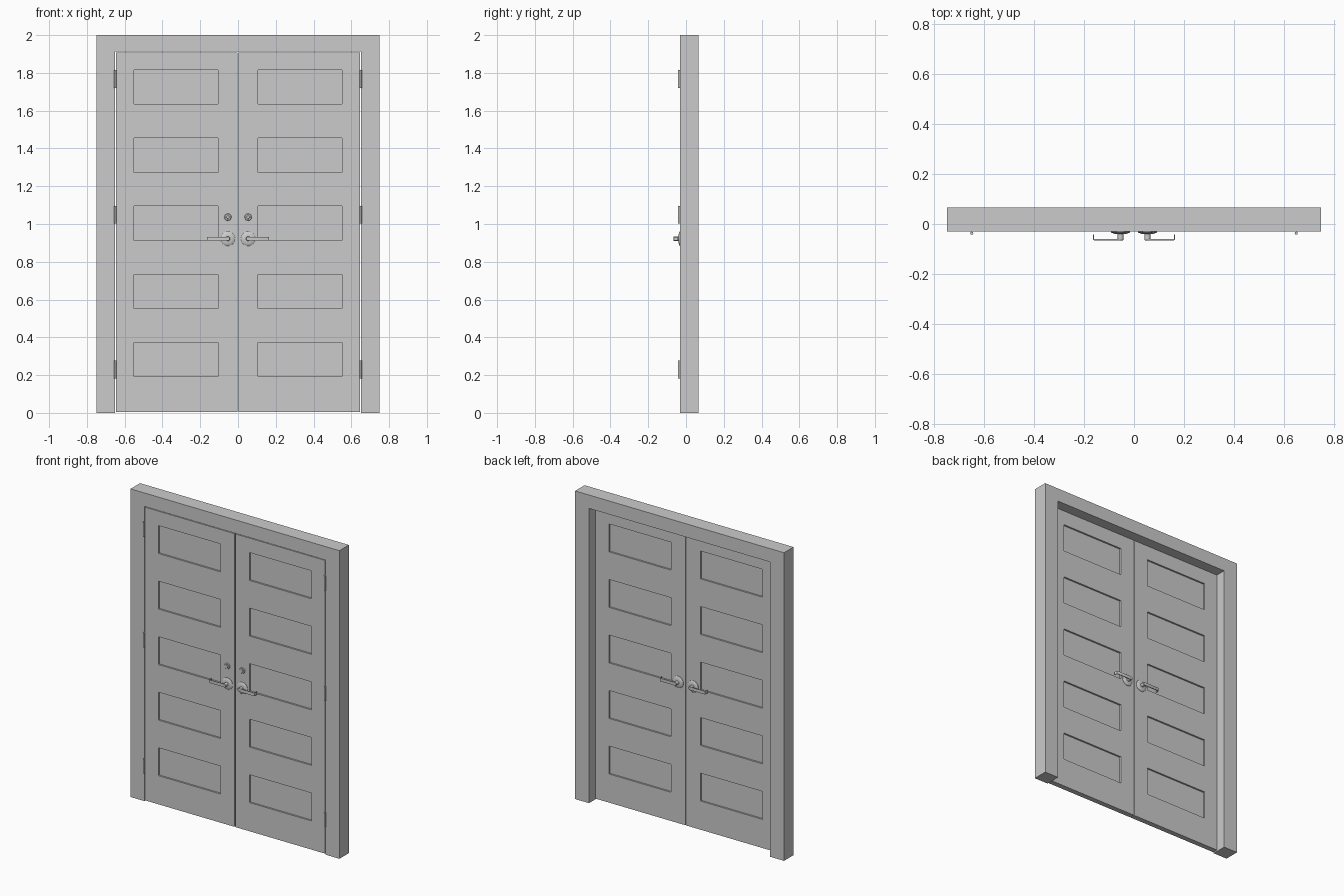
import bpy, bmesh, math
from mathutils import Matrix, Vector

if "Cube" in bpy.data.objects:
    bpy.data.objects.remove(bpy.data.objects["Cube"])

grey = bpy.data.materials.new("plain_grey")
grey.diffuse_color = (0.6, 0.6, 0.6, 1)
grey.use_nodes = True
grey.node_tree.nodes["Principled BSDF"].inputs["Base Color"].default_value = grey.diffuse_color

FRONT, BACK = -0.031, 0.066      # frame faces
DOOR_BACK = 0.003                # rear face of the leaves
RECESS = 0.011                   # panel depth on each face


def finish(name, bm, smooth=False):
    bmesh.ops.recalc_face_normals(bm, faces=bm.faces[:])
    me = bpy.data.meshes.new(name)
    bm.to_mesh(me)
    bm.free()
    me.materials.append(grey)
    ob = bpy.data.objects.new(name, me)
    bpy.context.collection.objects.link(ob)
    if smooth:
        bpy.ops.object.select_all(action='DESELECT')
        ob.select_set(True)
        bpy.context.view_layer.objects.active = ob
        bpy.ops.object.shade_smooth_by_angle(angle=math.radians(35))
    return ob


def extrude_outline(bm, points, vec):
    """Prism from a closed outline."""
    face = bm.faces.new([bm.verts.new(p) for p in points])
    new = bmesh.ops.extrude_face_region(bm, geom=[face])["geom"]
    bmesh.ops.translate(bm, vec=vec, verts=[v for v in new if isinstance(v, bmesh.types.BMVert)])


def lathe(bm, profile, x, y, z, out, segs=24):
    """Turn (radius, height) pairs about an axis along y."""
    prev = None
    for r, h in profile:
        ring = [bm.verts.new((x + r * math.cos(2 * math.pi * i / segs), y + out * h,
                              z + r * math.sin(2 * math.pi * i / segs))) for i in range(segs)]
        if prev:
            for i in range(segs):
                j = (i + 1) % segs
                bm.faces.new((prev[i], prev[j], ring[j], ring[i]))
        else:
            bm.faces.new(ring)
        prev = ring
    bm.faces.new(prev)


# Frame: two jambs and a head in one piece
bm = bmesh.new()
outline = [(-0.75, 0), (-0.65, 0), (-0.65, 1.913), (0.65, 1.913),
           (0.65, 0), (0.75, 0), (0.75, 2), (-0.75, 2)]
extrude_outline(bm, [(x, FRONT, z) for x, z in outline], Vector((0, BACK - FRONT, 0)))
finish("door_frame", bm)


# Door leaf with five sunk panels on both faces
def door_leaf(name, side):
    bm = bmesh.new()
    xs = [0.003, 0.105, 0.55, 0.647]
    zs = [0.006]
    for i in range(5):
        zs += [0.192 + 0.3605 * i, 0.373 + 0.3605 * i]
    zs.append(1.909)
    grids, panels = [], []
    for y, inward in ((FRONT, RECESS), (DOOR_BACK, -RECESS)):
        g = [[bm.verts.new((side * x, y, z)) for z in zs] for x in xs]
        for i in range(len(xs) - 1):
            for j in range(len(zs) - 1):
                f = bm.faces.new((g[i][j], g[i + 1][j], g[i + 1][j + 1], g[i][j + 1]))
                if i == 1 and j % 2 == 1:
                    panels.append((f, inward))
        grids.append(g)
    # Edges of the leaf
    rims = []
    for g in grids:
        rims.append([c[0] for c in g] + g[-1][1:] + [c[-1] for c in g[-2::-1]] + g[0][-2:0:-1])
    a, b = rims
    for i in range(len(a)):
        j = (i + 1) % len(a)
        bm.faces.new((a[i], a[j], b[j], b[i]))
    bmesh.ops.recalc_face_normals(bm, faces=bm.faces[:])
    for f, inward in panels:
        new = bmesh.ops.extrude_discrete_faces(bm, faces=[f])["faces"][0]
        bmesh.ops.translate(bm, vec=(0, inward, 0), verts=new.verts[:])
    bmesh.ops.dissolve_limit(bm, angle_limit=0.01, verts=bm.verts[:], edges=bm.edges[:])
    finish(name, bm)


# Lever handle: domed rose, neck and a thin bar with a returned end
def lever_handle(name, side, face, out):
    x, z = side * 0.054, 0.922
    bm = bmesh.new()
    lathe(bm, [(0.038, 0), (0.038, 0.002), (0.034, 0.005), (0.024, 0.008), (0.014, 0.009)],
          x, face, z, out)
    lathe(bm, [(0.012, 0.006), (0.012, 0.033), (0.010, 0.035)], x, face, z, out)
    bar = [(0.05, 0.035), (0.158, 0.035), (0.163, 0.033), (0.165, 0.028), (0.165, 0.011),
           (0.161, 0.011), (0.161, 0.027), (0.157, 0.030), (0.05, 0.030)]
    extrude_outline(bm, [(side * px, face + out * h, z - 0.010) for px, h in bar],
                    Vector((0, 0, 0.020)))
    finish(name, bm, True)


for side, label in ((-1, "left"), (1, "right")):
    door_leaf(label + "_door", side)
    lever_handle(label + "_front_handle", side, FRONT, -1)
    lever_handle(label + "_back_handle", side, DOOR_BACK, 1)

    # Round lock above the front handle, with a raised core
    bm = bmesh.new()
    lathe(bm, [(0.019, 0), (0.019, 0.003), (0.016, 0.006), (0.009, 0.006), (0.008, 0.008)],
          side * 0.054, FRONT, 1.036, -1)
    finish(label + "_lock", bm, True)

    # Hinge barrels
    for n, z in enumerate((0.23, 1.049, 1.767)):
        bm = bmesh.new()
        bmesh.ops.create_cone(bm, cap_ends=True, segments=16, radius1=0.006, radius2=0.006,
                              depth=0.094, matrix=Matrix.Translation((side * 0.65, -0.037, z)))
        finish(f"{label}_hinge_{n + 1}", bm, True)
